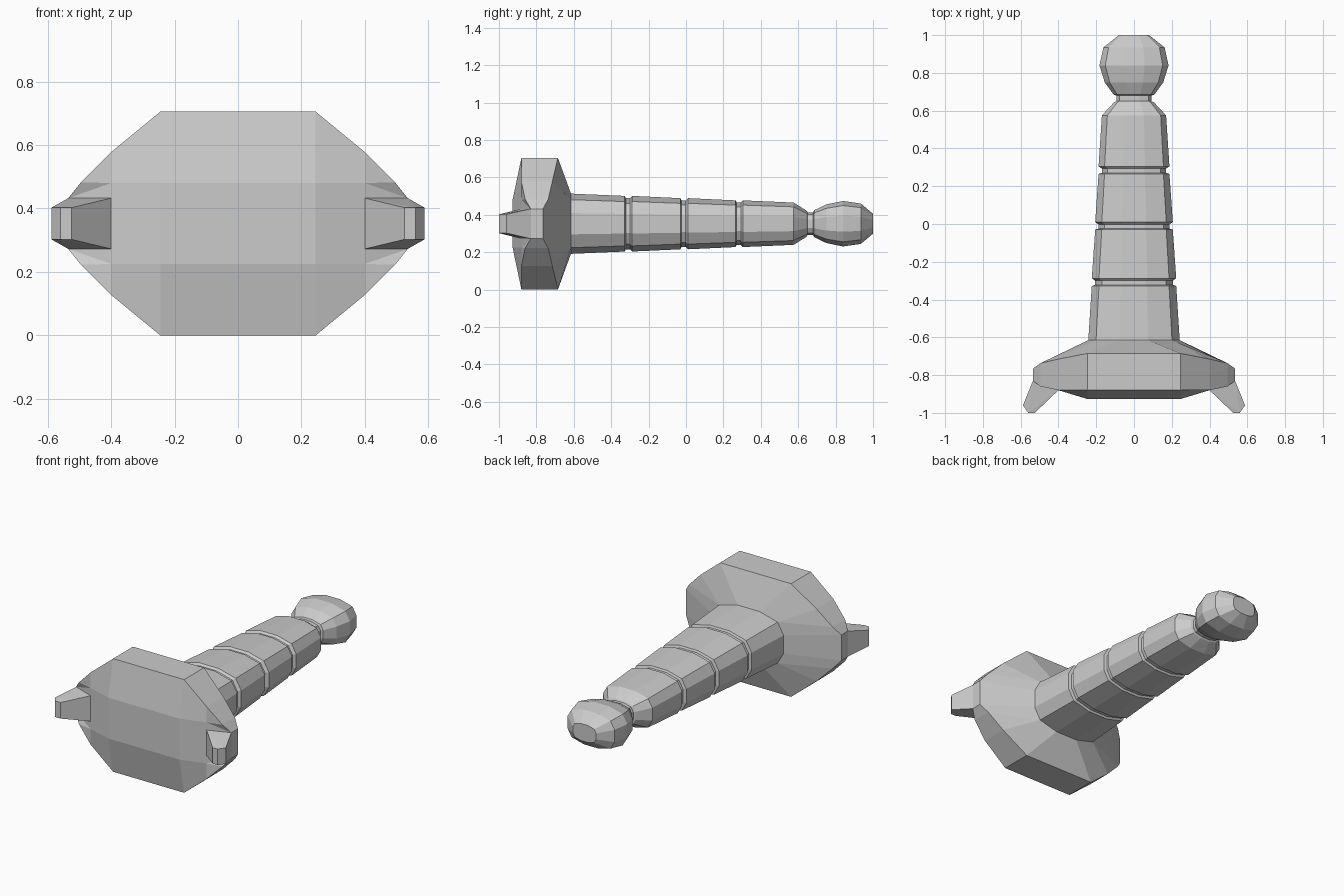
import bpy, bmesh

if "Cube" in bpy.data.objects:
    bpy.data.objects.remove(bpy.data.objects["Cube"])

CZ = 0.3525  # height of the long axis


def finish(name, bm):
    bmesh.ops.remove_doubles(bm, verts=bm.verts, dist=1e-4)
    bmesh.ops.recalc_face_normals(bm, faces=bm.faces)
    me = bpy.data.meshes.new(name)
    bm.to_mesh(me)
    bm.free()
    ob = bpy.data.objects.new(name, me)
    bpy.context.collection.objects.link(ob)
    return ob


def full_ring(quad):
    """Mirror a first-quadrant list of (x, y, z offset) into a closed ring."""
    q2 = [(-x, y, z) for x, y, z in reversed(quad)]
    q3 = [(-x, y, -z) for x, y, z in quad]
    q4 = [(x, y, -z) for x, y, z in reversed(quad)]
    return quad + q2 + q3 + q4


def loft(name, quads, cap_start, cap_end):
    bm = bmesh.new()
    rings = [[bm.verts.new((x, y, z + CZ)) for x, y, z in full_ring(q)] for q in quads]
    for a, b in zip(rings, rings[1:]):
        n = len(a)
        for i in range(n):
            j = (i + 1) % n
            bm.faces.new((a[i], a[j], b[j], b[i]))
    if cap_start:
        bm.faces.new(rings[0])
    if cap_end:
        bm.faces.new(rings[-1])
    return finish(name, bm)


# Twelve-sided flattened cross-section, for unit half width
SECTION = [(1.0, 0.235), (0.83, 0.53), (0.31, 0.665)]


def section(y, r):
    return [(x * r, y, z * r) for x, z in SECTION]


# Shaft with three grooves, neck and rounded knob
Y0, Y1 = -0.615, 0.575


def shaft_r(y):
    return 0.242 + (0.17 - 0.242) * (y - Y0) / (Y1 - Y0)


profile = [(Y0, shaft_r(Y0))]
for g in (-0.31, -0.012, 0.283):
    r = shaft_r(g)
    profile += [(g - 0.018, r), (g - 0.012, r - 0.018),
                (g + 0.010, r - 0.018), (g + 0.022, r)]
profile += [(Y1, 0.17), (0.645, 0.105), (0.65, 0.092), (0.68, 0.092), (0.685, 0.108),
            (0.75, 0.155), (0.84, 0.183), (0.935, 0.162), (1.0, 0.08)]
loft("shaft_and_knob", [section(y, r) for y, r in profile], False, True)

# Faceted guard: front panel, outline rim, back slope into the shaft
s = section(Y0, shaft_r(Y0))
panel = (0.245, -0.927, 0.1275)
side = (0.40, -0.88, 0.1275)
guard = [
    [panel] * 4,
    [side, side, side, panel],
    [(0.535, -0.83, 0.08), (0.495, -0.86, 0.13), (0.40, -0.88, 0.225), (0.245, -0.88, 0.3525)],
    [(0.535, -0.765, 0.08), (0.495, -0.737, 0.13), (0.40, -0.715, 0.225), (0.245, -0.685, 0.3525)],
    [s[0], s[1], s[1], s[2]],
]


def guard_mesh():
    bm = bmesh.new()
    rings = [[bm.verts.new((x, y, z + CZ)) for x, y, z in full_ring(q)] for q in guard]
    for a, b in zip(rings, rings[1:]):
        n = len(a)
        for i in range(n):
            j = (i + 1) % n
            # skip repeated corners so collapsed quads become triangles
            corners = []
            for v in (a[i], a[j], b[j], b[i]):
                if all((v.co - c.co).length > 1e-5 for c in corners):
                    corners.append(v)
            if len(corners) > 2:
                bm.faces.new(corners)
    bm.faces.new([rings[0][k] for k in (0, 4, 8, 12)])
    return finish("guard", bm)


guard_mesh()

# Two tapered prongs pointing forward at the sides
for label, sx in (("right", 1), ("left", -1)):
    bm = bmesh.new()
    for x, y, h in [(0.40, -0.88, 0.08), (0.47, -0.80, 0.08), (0.535, -0.83, 0.08),
                    (0.588, -0.96, 0.05), (0.56, -1.0, 0.05), (0.525, -1.0, 0.05)]:
        for k in (-1, 1):
            bm.verts.new((sx * x, y, CZ + k * h))
    bmesh.ops.convex_hull(bm, input=bm.verts)
    bmesh.ops.dissolve_limit(bm, angle_limit=0.02, verts=bm.verts, edges=bm.edges)
    finish(label + "_prong", bm)
